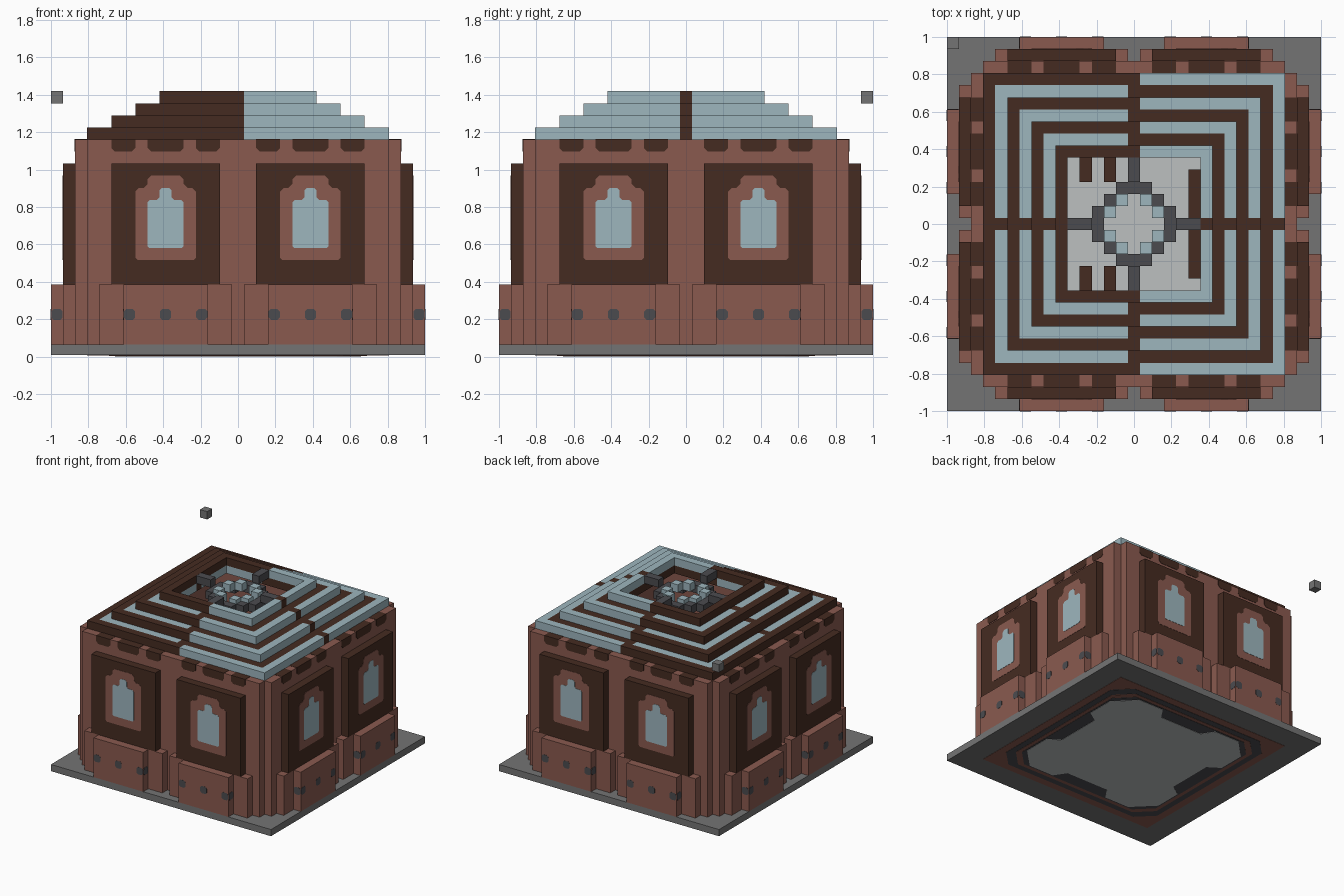
import bpy, bmesh
from math import pi
from mathutils import Matrix, Vector

V = 2 / 31  # size of one building block

if "Cube" in bpy.data.objects:
    bpy.data.objects.remove(bpy.data.objects["Cube"])


def material(name, hex_code):
    col = []
    for s in (16, 8, 0):
        c = ((hex_code >> s) & 255) / 255
        col.append(((c + 0.055) / 1.055) ** 2.4 if c > 0.04 else c / 12.92)
    m = bpy.data.materials.new(name)
    m.use_nodes = True
    m.diffuse_color = (*col, 1)
    m.node_tree.nodes["Principled BSDF"].inputs["Base Color"].default_value = (*col, 1)
    return m


TERRACOTTA = material("terracotta", 0x8A5A4F)
BROWN = material("dark brown", 0x452B21)
BLUE = material("pale blue", 0x9DB6BE)
STONE = material("stone grey", 0x747474)
IRON = material("iron grey", 0x4B4B4F)
PALE = material("pale grey", 0xBCC0C0)


class Part:
    """Collects solids measured in blocks, then becomes one object."""

    def __init__(self, name, mat):
        self.name, self.mat, self.bm = name, mat, bmesh.new()

    def prism(self, outline, t0, t1, M=Matrix()):
        # outline in the x-z plane, extruded from t0 to t1 towards the front
        a = [self.bm.verts.new(M @ Vector((x, -t0, z))) for x, z in outline]
        b = [self.bm.verts.new(M @ Vector((x, -t1, z))) for x, z in outline]
        self.bm.faces.new(a)
        self.bm.faces.new(b[::-1])
        for i in range(len(a)):
            j = (i + 1) % len(a)
            self.bm.faces.new((a[j], a[i], b[i], b[j]))

    def box(self, x0, x1, y0, y1, z0, z1):
        self.prism(rect(x0, x1, z0, z1), -y1, -y0)

    def finish(self):
        bmesh.ops.scale(self.bm, vec=(V, V, V), verts=self.bm.verts)
        bmesh.ops.recalc_face_normals(self.bm, faces=self.bm.faces)
        me = bpy.data.meshes.new(self.name)
        self.bm.to_mesh(me)
        self.bm.free()
        me.materials.append(self.mat)
        bpy.context.collection.objects.link(bpy.data.objects.new(self.name, me))


def rect(x0, x1, z0, z1, low=0, high=0):
    """Rectangle with optional cut corners at the bottom and top."""
    pts = [(x0 + low, z0), (x1 - low, z0)]
    if low:
        pts.append((x1, z0 + low))
    pts += [(x1, z1 - high), (x1 - high, z1), (x0 + high, z1)] if high else [(x1, z1), (x0, z1)]
    if high:
        pts.append((x0, z1 - high))
    if low:
        pts.append((x0, z0 + low))
    return pts


def mirrored(half):
    """Closed outline from its right half, listed bottom to top."""
    return half + [(-x, z) for x, z in reversed(half)]


def turn(a):
    return Matrix.Rotation(a, 4, "Z")


# Facade: the same on all four sides, with two bays each
walls = Part("walls", TERRACOTTA)
piers = Part("plinth_piers", TERRACOTTA)
plinths = Part("plinth_blocks", TERRACOTTA)
frames = Part("window_frames", BROWN)
surrounds = Part("window_surrounds", TERRACOTTA)
panes = Part("window_panes", BLUE)
trims = Part("eave_trims", BROWN)
studs = Part("plinth_studs", IRON)

arch = mirrored([(2.3, 8), (2.5, 8.2), (2.5, 13.7), (2.2, 14), (1.8, 14),
                 (1.5, 14.3), (1.5, 14.7), (1.2, 15)])
pane = mirrored([(1.35, 9), (1.5, 9.15), (1.5, 12.8), (1.3, 13), (0.7, 13),
                 (0.5, 13.2), (0.5, 13.8), (0.3, 14)])
stud = rect(-0.46, 0.46, 3.04, 3.96, 0.2, 0.2)

for side in range(4):
    R = turn(side * pi / 2)
    walls.prism(rect(-12.5, 12.5, 1, 18), 11.5, 13.5, R)
    for bay in (-6, 6):
        B = R @ Matrix.Translation((bay, 0, 0))
        piers.prism(rect(-5.5, 5.5, 1, 6), 13.5, 14.5, B)
        plinths.prism(rect(-3.5, 3.5, 1, 6), 14.5, 15.5, B)
        frames.prism(rect(-4.5, 4.5, 6, 16), 13.5, 14.5, B)
        surrounds.prism(arch, 14.4, 14.53, B)
        panes.prism(pane, 14.4, 14.56, B)
        for x0, x1 in ((-4.5, -2.5), (-1.5, 1.5), (2.5, 4.5)):
            trims.prism(rect(x0, x1, 17, 18.03, low=0.3), 12.5, 13.54, B)
        for u in (-3, 0, 3):
            S = B @ Matrix.Translation((u, -15, 0))
            studs.prism(stud, 0, 0.52, S)
            if u:  # end studs show on the block's flank too
                studs.prism(stud, 0, 0.53, S @ turn(pi / 2 if u > 0 else -pi / 2))
for p in (walls, piers, plinths, frames, surrounds, panes, trims, studs):
    p.finish()

# Base slab, with inlaid bands on its underside and a pale floor inside
FLAT = Matrix.Rotation(-pi / 2, 4, "X")


def octagon(h, cut):
    return rect(-h, h, -h, h, cut, cut)


lobed = []
for q in range(4):
    for x, y in ((-7.5, -10), (-4, -10), (-3, -8.5), (3, -8.5), (4, -10), (7.5, -10)):
        p = turn(q * pi / 2) @ Vector((x, y, 0))
        lobed.append((p.x, p.y))

layers = [
    ("base_slab", STONE, octagon(15.5, 0), 1),
    ("underside_outer_band", TERRACOTTA, octagon(12.5, 0), 0.5),
    ("underside_dark_band", IRON, octagon(11.5, 2), 0.5),
    ("underside_inner_band", TERRACOTTA, octagon(10.7, 2), 0.5),
    ("underside_dark_field", IRON, octagon(10.2, 2), 0.5),
    ("inner_floor", PALE, lobed, 1.04),
]
for i, (name, mat, outline, top) in enumerate(layers):
    part = Part(name, mat)
    part.prism(outline, 0.03 * (len(layers) - 1 - i), top, FLAT)
    part.finish()

# Stepped roof: concentric rings whose two colours swap across the middle
brown_roof = Part("roof_brown_rings", BROWN)
blue_roof = Part("roof_blue_rings", BLUE)


def roof_ring(h, width, z, left, right):
    inner = h - width
    for sx, part in ((-1, left), (1, right)):
        x_in, x_out = sorted((sx * 0.5, sx * h))
        s_in, s_out = sorted((sx * inner, sx * h))
        for sy in (-1, 1):
            part.box(x_in, x_out, *sorted((sy * inner, sy * h)), z, z + 1)
            part.box(s_in, s_out, *sorted((sy * 0.5, sy * inner)), z, z + 1)
        brown_roof.box(s_in, s_out, -0.5, 0.5, z, z + 1)
    for sy in (-1, 1):
        brown_roof.box(-0.5, 0.5, *sorted((sy * inner, sy * h)), z, z + 1)


for step in range(4):
    h = 12.5 - 2 * step
    roof_ring(h, 1, 18 + step, brown_roof, blue_roof)
    if step < 3:
        roof_ring(h - 1, 2, 18 + step, blue_roof, brown_roof)
brown_roof.finish()
blue_roof.finish()

# Iron crown hanging in the roof opening, with pale blue lamps
crown = Part("crown_ring", IRON)
arms = Part("crown_arms", IRON)
lamps = Part("crown_lamps", BLUE)


def cell(part, x, y, z0, z1):
    part.box(x - 0.5, x + 0.5, y - 0.5, y + 0.5, z0, z1)


for q in range(4):
    R = turn(q * pi / 2)
    crown.prism(rect(-1.5, 1.5, 20, 21), 2.5, 3.5, R)
    arms.prism(rect(-0.5, 0.5, 21, 21.98), 3.5, 5.5, R)
    for sx in (-1, 1):
        lamps.prism(rect(sx - 0.5, sx + 0.5, 20.5, 21.5), 1.5, 2.5, R)
for sx in (-2, 2):
    for sy in (-2, 2):
        cell(crown, sx, sy, 20, 21)
for p in (crown, arms, lamps):
    p.finish()

# Furniture on the floor
benches = Part("benches", BROWN)
for x in (-4, -2):
    for sy in (-1, 1):
        benches.box(x - 0.5, x + 0.5, *sorted((sy * 3.5, sy * 7.5)), 1, 2)
benches.finish()
counter = Part("counter", BROWN)
counter.box(4.5, 5.5, -4.5, 4.5, 1, 3)
counter.finish()

# Loose block floating above one corner
marker = Part("floating_block", STONE)
cell(marker, -15, 15, 21, 22)
marker.finish()
